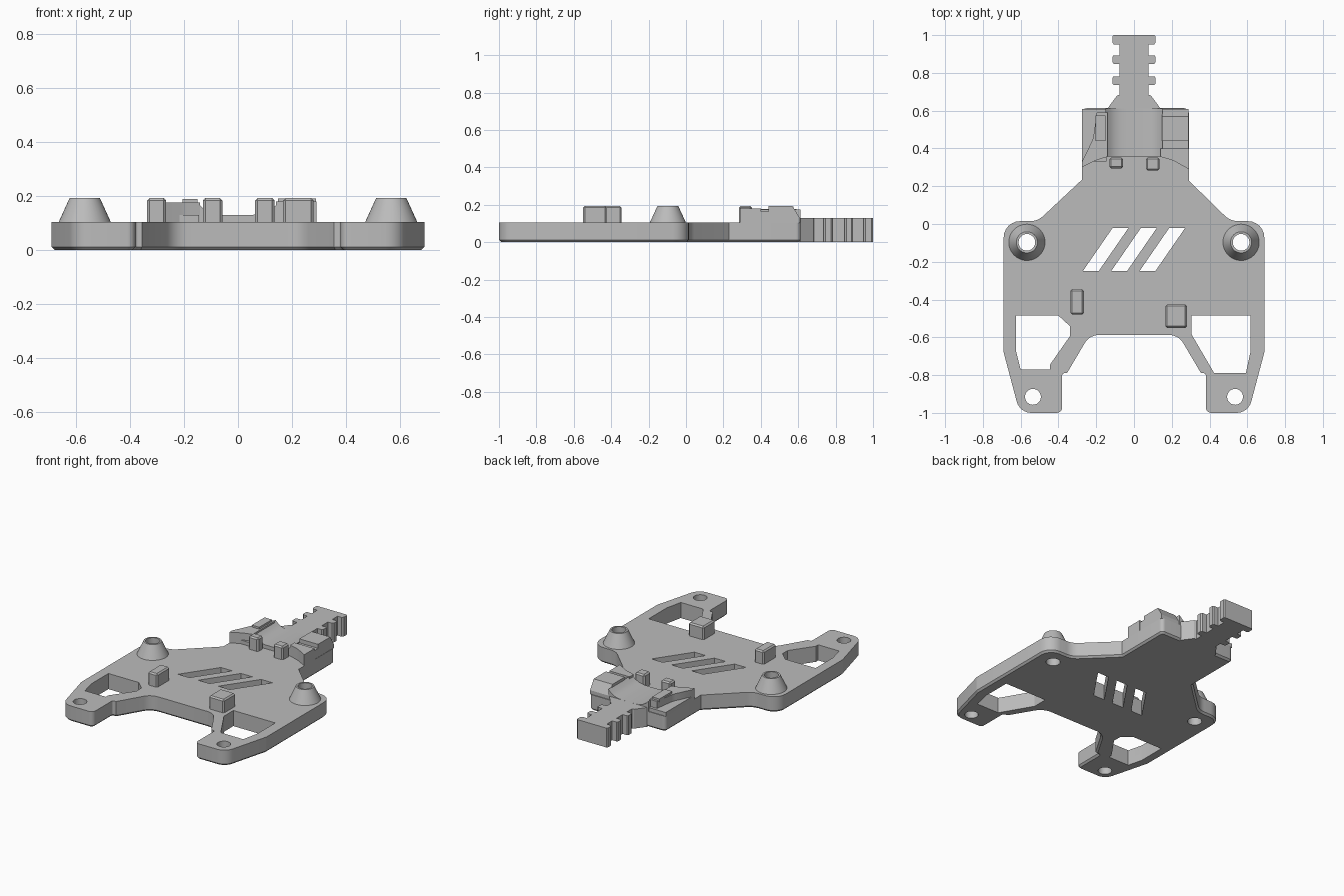
import bpy, bmesh, math
from mathutils import Vector, Matrix

cube = bpy.data.objects.get("Cube")
if cube:
    bpy.data.objects.remove(cube, do_unlink=True)

grey = bpy.data.materials.new("plain grey")
grey.use_nodes = True
grey.diffuse_color = (0.5, 0.5, 0.5, 1)
grey.node_tree.nodes["Principled BSDF"].inputs["Base Color"].default_value = (0.5, 0.5, 0.5, 1)

PLATE = 0.105   # plate thickness
FLOOR = 0.13    # tail and cradle floor height
TOP = 0.193     # height of pegs and bosses


def finish(bm, name):
    bmesh.ops.recalc_face_normals(bm, faces=bm.faces)
    mesh = bpy.data.meshes.new(name)
    bm.to_mesh(mesh)
    bm.free()
    mesh.materials.append(grey)
    ob = bpy.data.objects.new(name, mesh)
    bpy.context.collection.objects.link(ob)
    return ob


def smooth(ob):
    bpy.ops.object.select_all(action='DESELECT')
    ob.select_set(True)
    bpy.context.view_layer.objects.active = ob
    bpy.ops.object.shade_smooth_by_angle(angle=math.radians(30))


def rounded(points, steps=6):
    """Replace each corner (x, y, radius) with a tangent curve."""
    out = []
    for i, (x, y, r) in enumerate(points):
        p = Vector((x, y))
        if not r:
            out.append(p)
            continue
        a = Vector(points[i - 1][:2]) - p
        b = Vector(points[(i + 1) % len(points)][:2]) - p
        half = a.angle(b) / 2
        cut = min(r / math.tan(half), a.length * 0.48, b.length * 0.48)
        rad = cut * math.tan(half)
        centre = p + (a.normalized() + b.normalized()).normalized() * rad / math.sin(half)
        s, e = p + a.normalized() * cut - centre, p + b.normalized() * cut - centre
        sweep = s.angle_signed(e)
        for k in range(steps + 1):
            out.append(centre + Matrix.Rotation(-sweep * k / steps, 2) @ s)
    return out


def prism(name, points, low, high, axis='z', bevel=0.0, where=None):
    """Extrude an outline along z, y (x, z points) or x (y, z points)."""
    place = {'z': lambda u, v, w: (u, v, w),
             'y': lambda u, v, w: (u, w, v),
             'x': lambda u, v, w: (w, u, v)}[axis]
    bm = bmesh.new()
    face = bm.faces.new([bm.verts.new(place(p[0], p[1], low)) for p in points])
    ext = bmesh.ops.extrude_face_region(bm, geom=[face], use_keep_orig=True)
    shift = Vector(place(0, 0, high - low))
    for v in ext["geom"]:
        if isinstance(v, bmesh.types.BMVert):
            v.co += shift
    bmesh.ops.recalc_face_normals(bm, faces=bm.faces)
    if bevel:
        edges = [e for e in bm.edges if where(e)]
        bmesh.ops.bevel(bm, geom=edges, offset=bevel, segments=1, affect='EDGES')
    return finish(bm, name)


def cone(name, x, y, low, high, r1, r2, sides=40):
    bm = bmesh.new()
    bmesh.ops.create_cone(bm, cap_ends=True, segments=sides, radius1=r1, radius2=r2,
                          depth=high - low,
                          matrix=Matrix.Translation((x, y, (low + high) / 2)))
    return finish(bm, name)


def cut(ob, cutters):
    for c in cutters:
        mod = ob.modifiers.new("cut", 'BOOLEAN')
        mod.operation, mod.solver, mod.object = 'DIFFERENCE', 'EXACT', c
        bpy.context.view_layer.objects.active = ob
        bpy.ops.object.modifier_apply(modifier=mod.name)
        bpy.data.objects.remove(c, do_unlink=True)


def rect(x0, y0, x1, y1):
    return [(x0, y0), (x1, y0), (x1, y1), (x0, y1)]


def at_bottom(e):
    return all(v.co.z < 0.001 for v in e.verts)


def above_plate(e):
    return any(v.co.z > 0.15 for v in e.verts)


# Main plate with arms and rear block base
half = [(0.51, 0.015, 0.1), (0.69, 0.015, 0.1), (0.69, -0.68, 0.06), (0.605, -1, 0.08),
        (0.38, -1, 0.03), (0.38, -0.79, 0.01), (0.355, -0.79, 0), (0.235, -0.587, 0.09)]
outline = [(0.29, 0.613, 0.025), (0.29, 0.23, 0)] + half
outline += [(-x, y, r) for x, y, r in reversed(half)]
outline += [(-0.275, 0.235, 0), (-0.275, 0.613, 0.025)]
plate = prism("main_plate", rounded(outline), 0, PLATE, bevel=0.012, where=at_bottom)

# Arm windows
left_window = [(0.305, -0.485), (0.617, -0.485), (0.617, -0.675), (0.592, -0.79),
               (0.425, -0.79), (0.305, -0.585)]
right_window = [(-0.625, -0.485), (-0.4, -0.485), (-0.34, -0.54), (-0.34, -0.595),
                (-0.445, -0.745), (-0.445, -0.77), (-0.6, -0.77), (-0.625, -0.67)]
cutters = [prism("window_cutter", w, -0.1, 0.3) for w in (left_window, right_window)]

# Plain slanted vent slots, all the same length
for centre in (-0.15, 0, 0.15):
    slot = [(centre + side * 0.042 + 0.69 * dy, -0.135 + dy)
            for side, dy in ((-1, -0.115), (1, -0.115), (1, 0.115), (-1, 0.115))]
    cutters.append(prism("slot_cutter", slot, -0.1, 0.3))

# Screw holes and hollow conical bosses
for side, word in ((1, "left"), (-1, "right")):
    cutters.append(cone("screw_cutter", side * 0.535, -0.915, -0.1, 0.3, 0.042, 0.042))
    cutters.append(cone("bore_cutter", side * 0.567, -0.097, -0.1, 0.3, 0.044, 0.044))
    boss = cone(word + "_boss", side * 0.567, -0.097, PLATE - 0.002, TOP, 0.097, 0.056)
    cut(boss, [cone("bore_cutter", side * 0.567, -0.097, -0.1, 0.3, 0.044, 0.044)])
    smooth(boss)
cut(plate, cutters)
smooth(plate)

# Pegs on the plate
for name, box in (("right_front_peg", (-0.336, -0.48, -0.266, -0.345)),
                  ("left_front_peg", (0.167, -0.55, 0.28, -0.425)),
                  ("right_rear_post", (-0.13, 0.295, -0.058, 0.352)),
                  ("left_rear_post", (0.063, 0.283, 0.135, 0.352))):
    prism(name, rect(*box), PLATE - 0.002, TOP, bevel=0.009, where=above_plate)

# Notched tail with three pairs of teeth
edge = [(0.14, 0.6), (0.14, 0.612), (0.09, 0.68), (0.076, 0.685)]
for start, end in ((0.735, 0.782), (0.847, 0.893), (0.95, 1.0)):
    edge += [(0.076, start), (0.106, start), (0.115, start + 0.01),
             (0.115, end - 0.008), (0.108, end), (0.076, end)]
edge.pop()
prism("notched_tail", edge + [(-x, y) for x, y in reversed(edge)], 0, FLOOR)

# Concave cable cradle
trough = [(-0.15, PLATE - 0.01), (0.15, PLATE - 0.01)]
for k in range(13):
    t = 1 - k / 6
    trough.append((0.15 * t, FLOOR + 0.045 * abs(t) ** 4))
smooth(prism("cable_cradle", trough, 0.358, 0.612, axis='y'))

# Right cradle wall: low shelf with a curved ridge
prism("right_shelf", rect(-0.275, 0.33, -0.145, 0.608), PLATE - 0.002, FLOOR)
ridge = [(-0.275, 0.3, 0), (-0.2, 0.338, 0.2), (-0.14, 0.356, 0), (-0.14, 0.59, 0),
         (-0.197, 0.59, 0), (-0.217, 0.45, 0.12), (-0.275, 0.33, 0)]
smooth(prism("right_ridge", rounded(ridge), PLATE - 0.002, 0.177))
prism("right_ridge_cap", rect(-0.205, 0.44, -0.15, 0.575), 0.17, 0.19)

# Left cradle wall: angled front and stepped top with a sloping back
front = [(0.14, 0.356, 0), (0.21, 0.335, 0.2), (0.29, 0.29, 0), (0.29, 0.4, 0), (0.14, 0.4, 0)]
smooth(prism("left_wall_front", rounded(front), PLATE - 0.002, 0.18))
steps = [(0.39, PLATE - 0.002), (0.39, 0.165), (0.44, 0.165), (0.44, 0.192),
         (0.57, 0.192), (0.608, FLOOR), (0.608, PLATE - 0.002)]
prism("left_wall_steps", steps, 0.148, 0.288, axis='x')
